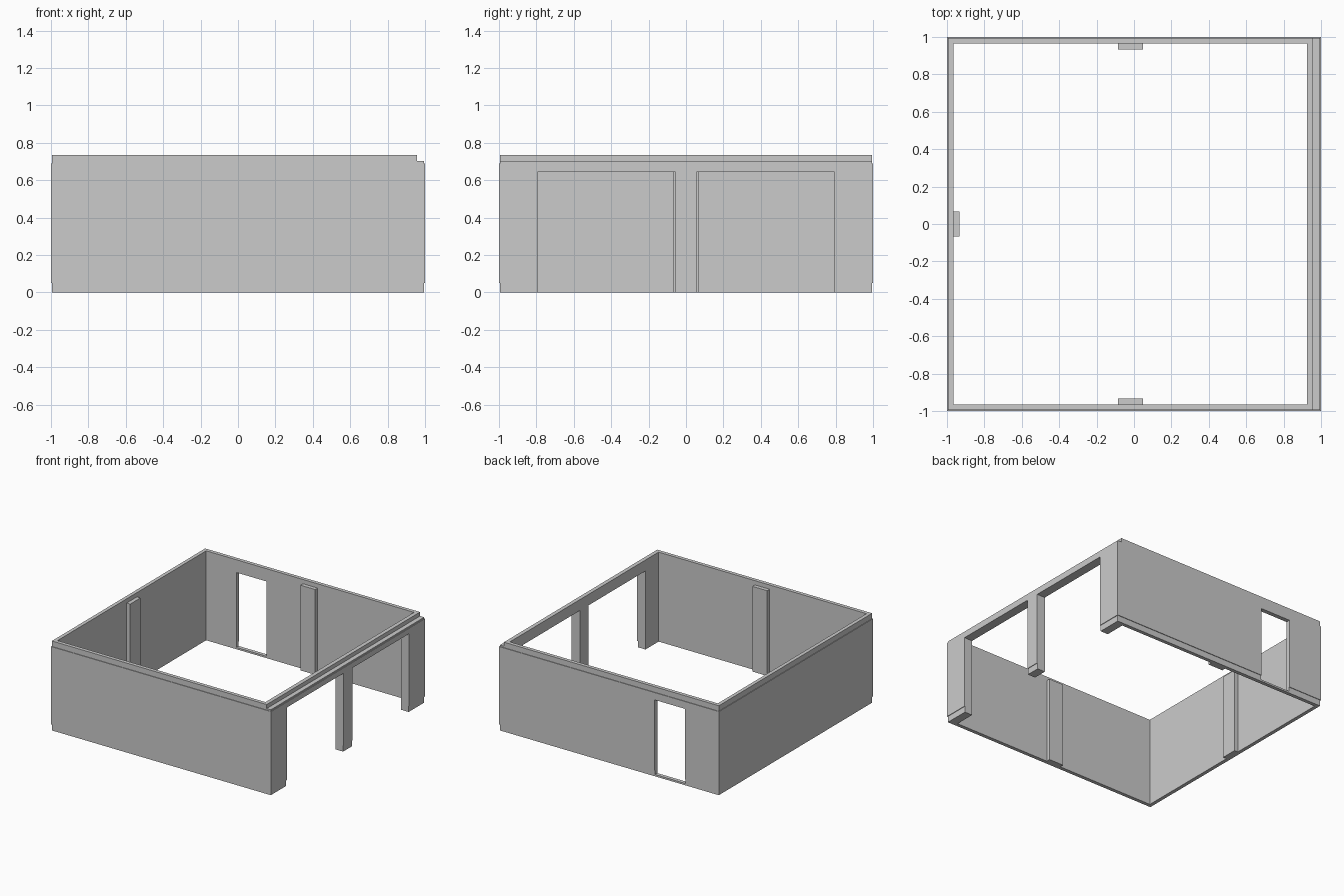
import bpy, bmesh

if "Cube" in bpy.data.objects:
    bpy.data.objects.remove(bpy.data.objects["Cube"])

H = 0.735          # wall height
CORE = 0.995       # outer face of plinth and top band
SIDING = 1.0       # outer face of siding
INNER = 0.965      # inner face of front, back and left walls
INNER_R = 0.925    # inner face of the thicker right wall


def box(name, x, y, z):
    """Box from (min, max) ranges."""
    bm = bmesh.new()
    bmesh.ops.create_cube(bm, size=1)
    for v in bm.verts:
        for i, (a, b) in enumerate((x, y, z)):
            v.co[i] = a if v.co[i] < 0 else b
    me = bpy.data.meshes.new(name)
    bm.to_mesh(me)
    bm.free()
    ob = bpy.data.objects.new(name, me)
    bpy.context.collection.objects.link(ob)
    return ob


def ring(bm, left, right, depth, z):
    return [bm.verts.new(p) for p in ((left, -depth, z), (right, -depth, z),
                                      (right, depth, z), (left, depth, z))]


# Wall shell: closed loft of rectangular rings, up the outside and down the inside
bm = bmesh.new()
outer = [(CORE, 0), (CORE, 0.05), (SIDING, 0.05), (SIDING, 0.69), (CORE, 0.69), (CORE, H)]
rings = [ring(bm, -r, r, r, z) for r, z in outer]
rings += [ring(bm, -INNER, INNER_R, INNER, z) for z in (H, 0)]
for a, b in zip(rings, rings[1:] + rings[:1]):
    for i in range(4):
        j = (i + 1) % 4
        bm.faces.new((a[i], a[j], b[j], b[i]))
bmesh.ops.recalc_face_normals(bm, faces=bm.faces)
me = bpy.data.meshes.new("garage_walls")
bm.to_mesh(me)
bm.free()
walls = bpy.data.objects.new("garage_walls", me)
bpy.context.collection.objects.link(walls)

# Openings: two garage bays, side door with thin sill, ledge along the right wall
cutters = [
    box("bay_cutter_a", (0.8, 1.1), (-0.795, -0.057), (-0.1, 0.645)),
    box("bay_cutter_b", (0.8, 1.1), (0.057, 0.795), (-0.1, 0.645)),
    box("door_cutter", (-0.69, -0.416), (0.9, 1.1), (0.015, 0.63)),
    box("ledge_cutter", (0.958, 1.1), (-1.1, 1.1), (0.702, 0.9)),
]
for c in cutters:
    c.hide_render = True
    mod = walls.modifiers.new(c.name, 'BOOLEAN')
    mod.operation = 'DIFFERENCE'
    mod.solver = 'EXACT'
    mod.object = c

# Bake the cuts and drop the cutters
dg = bpy.context.evaluated_depsgraph_get()
baked = bpy.data.meshes.new_from_object(walls.evaluated_get(dg))
walls.modifiers.clear()
walls.data = baked
for c in cutters:
    bpy.data.objects.remove(c)

# Interior pilasters on the front, back and left walls
P = INNER - 0.032
box("front_pilaster", (-0.085, 0.048), (-INNER, -P), (0, 0.70))
box("back_pilaster", (-0.085, 0.048), (P, INNER), (0, 0.70))
box("left_pilaster", (-INNER, -P), (-0.067, 0.067), (0, 0.70))
